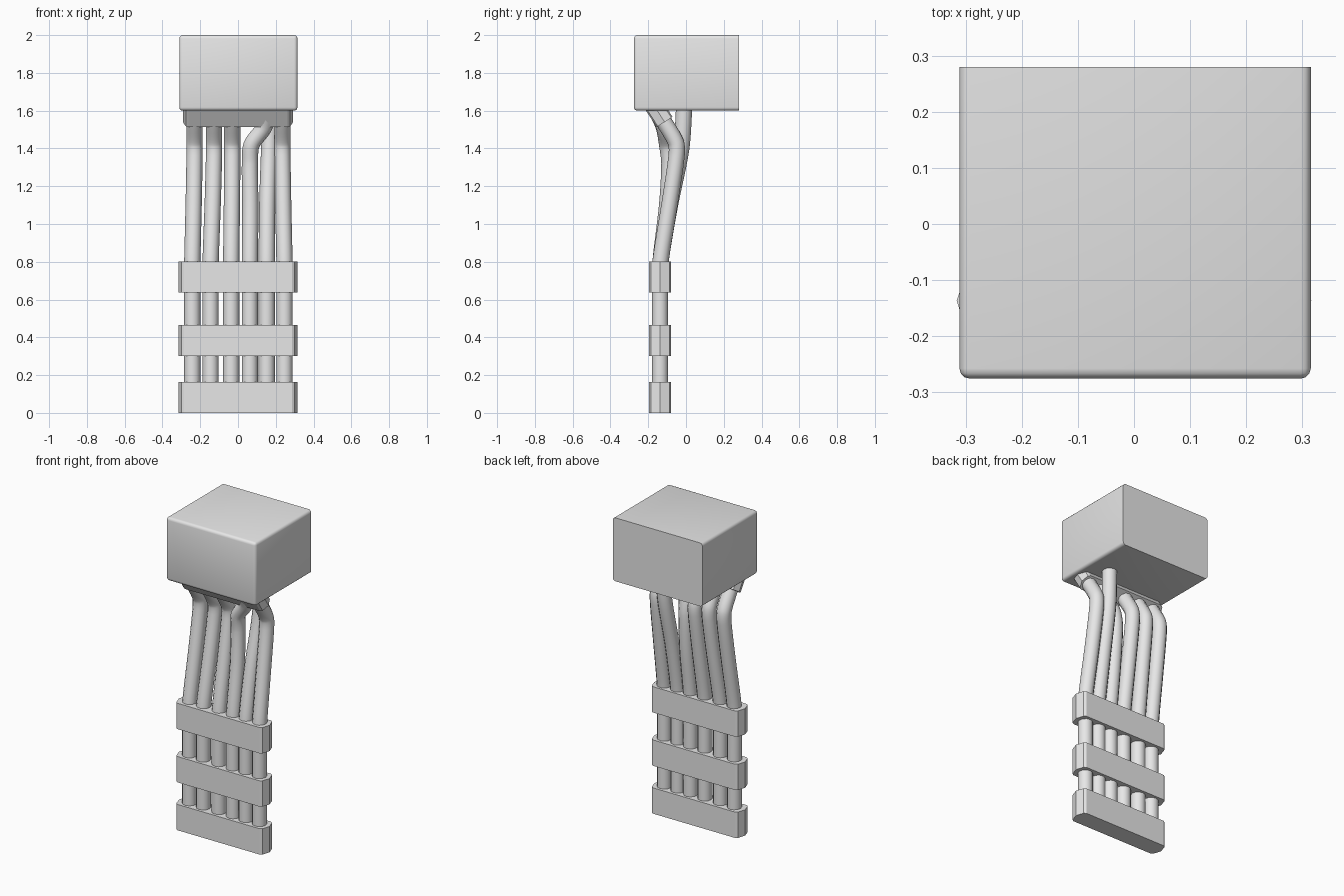
import bpy, bmesh, math
from mathutils import Matrix, Vector

old = bpy.data.objects.get("Cube")
if old:
    bpy.data.objects.remove(old, do_unlink=True)

grey = bpy.data.materials.new("plain_grey")
grey.use_nodes = True
grey.diffuse_color = (0.8, 0.8, 0.8, 1)
grey.node_tree.nodes["Principled BSDF"].inputs["Base Color"].default_value = (0.8, 0.8, 0.8, 1)


def select(obj):
    bpy.ops.object.select_all(action="DESELECT")
    obj.select_set(True)
    bpy.context.view_layer.objects.active = obj


def add_object(name, data):
    obj = bpy.data.objects.new(name, data)
    bpy.context.collection.objects.link(obj)
    data.materials.append(grey)
    return obj


def mesh_object(name, bm, angle):
    bmesh.ops.recalc_face_normals(bm, faces=bm.faces[:])
    mesh = bpy.data.meshes.new(name)
    bm.to_mesh(mesh)
    bm.free()
    obj = add_object(name, mesh)
    select(obj)
    bpy.ops.object.shade_smooth_by_angle(angle=math.radians(angle))
    return obj


# Connector housing: every edge is rounded except those around the flat back
bm = bmesh.new()
bmesh.ops.create_cube(bm, size=1, matrix=Matrix.Translation((0.002, 0.002, 1.8))
                      @ Matrix.Diagonal((0.626, 0.555, 0.4, 1)))
front_edges = [e for e in bm.edges if min(v.co.y for v in e.verts) < 0]
bmesh.ops.bevel(bm, geom=front_edges, offset=0.018, segments=3, profile=0.5, affect="EDGES")
for v in bm.verts:
    if v.co.y > 0.25:
        v.co.y = 0.28
mesh_object("connector_housing", bm, 60)


# Flat straps with faceted ends that hold the cables together
def strap(name, half_x, half_y, height, matrix):
    quarter = [(half_x - 0.03, half_y), (half_x - 0.016, half_y * 0.85)]
    side = quarter + [(half_x, 0)] + [(x, -y) for x, y in reversed(quarter)]
    outline = side + [(-x, -y) for x, y in side]
    bm = bmesh.new()
    base = bm.faces.new([bm.verts.new((x, y, 0)) for x, y in outline])
    top = bmesh.ops.extrude_face_region(bm, geom=[base])["geom"]
    bmesh.ops.translate(bm, vec=(0, 0, height),
                        verts=[g for g in top if isinstance(g, bmesh.types.BMVert)])
    bm.transform(matrix)
    return mesh_object(name, bm, 20)


for name, z in (("lower_strap", 0), ("middle_strap", 0.302), ("upper_strap", 0.638)):
    strap(name, 0.316, 0.058, 0.163, Matrix.Translation((0, -0.137, z)))

# Tilted strap where the cables enter the housing
tilt = Matrix.Translation((0, -0.113, 1.54)) @ Matrix.Rotation(math.radians(33), 4, "X")
strap("tilted_strap", 0.292, 0.05, 0.16, tilt)


# Cables
def cable(name, points, radius=0.043):
    curve = bpy.data.curves.new(name, "CURVE")
    curve.dimensions = "3D"
    curve.bevel_depth = radius
    curve.bevel_resolution = 4
    curve.resolution_u = 6
    curve.use_fill_caps = True
    spline = curve.splines.new("BEZIER")
    spline.bezier_points.add(len(points) - 1)
    for i, (bp, co) in enumerate(zip(spline.bezier_points, points)):
        bp.co = co
        bp.handle_left_type = bp.handle_right_type = "FREE"
        prev = Vector(points[max(i - 1, 0)])
        nxt = Vector(points[min(i + 1, len(points) - 1)])
        here = Vector(co)
        direction = (nxt - prev).normalized()
        bp.handle_left = here - direction * (here - prev).length * 0.28
        bp.handle_right = here + direction * (nxt - here).length * 0.28
    obj = add_object(name, curve)
    select(obj)
    bpy.ops.object.convert(target="MESH")
    bpy.ops.object.shade_smooth_by_angle(angle=math.radians(50))


def lower_run(x):
    return [(x, -0.137, 0.04), (x, -0.137, 0.7), (x, -0.135, 0.8)]


# Cables that rise, lean back and bend forward into the tilted strap
for number, low, high in ((1, -0.242, -0.23), (2, -0.145, -0.127),
                          (3, -0.036, -0.03), (6, 0.246, 0.235)):
    cable(f"cable_{number}", lower_run(low) + [
        (low + (high - low) * 0.6, -0.088, 1.1), (high, -0.05, 1.36),
        (high, -0.053, 1.43), (high, -0.113, 1.535), (high, -0.16, 1.61)])

# Cable that crosses sideways in front of its neighbour
cable("cable_4", lower_run(0.063) + [
    (0.065, -0.1, 1.1), (0.063, -0.088, 1.32), (0.072, -0.1, 1.42),
    (0.14, -0.118, 1.515), (0.155, -0.16, 1.61)])

# Cable that runs straight up into the housing
cable("cable_5", lower_run(0.152) + [
    (0.155, -0.085, 1.1), (0.165, -0.025, 1.4), (0.174, -0.008, 1.65)])
